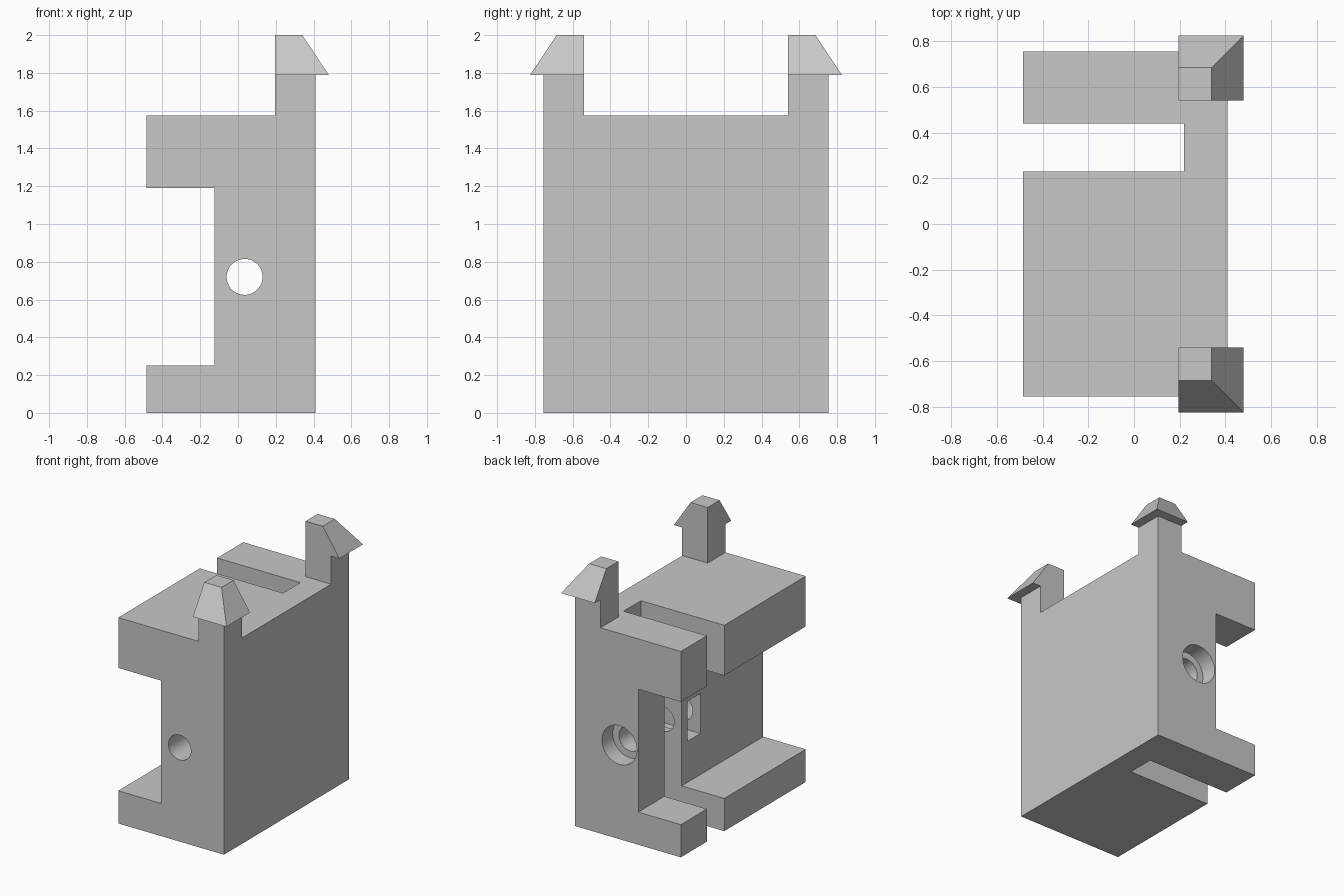
import bpy, bmesh, math
from mathutils import Matrix, Vector

cube = bpy.data.objects.get("Cube")
if cube:
    bpy.data.objects.remove(cube, do_unlink=True)

grey = bpy.data.materials.new("plain_grey")
grey.use_nodes = True
colour = (0.58, 0.58, 0.58, 1)
grey.diffuse_color = colour
grey.node_tree.nodes["Principled BSDF"].inputs["Base Color"].default_value = colour

HALF_DEPTH = 0.755
TOP = 1.575
HOLE_X, HOLE_Z = 0.035, 0.72


def make(name, bm):
    bmesh.ops.recalc_face_normals(bm, faces=bm.faces)
    mesh = bpy.data.meshes.new(name)
    bm.to_mesh(mesh)
    bm.free()
    mesh.materials.append(grey)
    obj = bpy.data.objects.new(name, mesh)
    bpy.context.collection.objects.link(obj)
    return obj


def add_box(bm, lo, hi):
    lo, hi = Vector(lo), Vector(hi)
    matrix = Matrix.Translation((lo + hi) / 2) @ Matrix.Diagonal((hi - lo).to_4d())
    return bmesh.ops.create_cube(bm, size=1, matrix=matrix)["verts"]


def box(name, lo, hi):
    bm = bmesh.new()
    add_box(bm, lo, hi)
    return make(name, bm)


def bore(name, radius, y0, y1):
    bm = bmesh.new()
    matrix = Matrix.Translation((HOLE_X, (y0 + y1) / 2, HOLE_Z)) @ Matrix.Rotation(math.pi / 2, 4, 'X')
    bmesh.ops.create_cone(bm, cap_ends=True, segments=64, radius1=radius,
                          radius2=radius, depth=y1 - y0, matrix=matrix)
    return make(name, bm)


# C-shaped body, a side profile extruded front to back
profile = [(-0.485, 0), (0.41, 0), (0.41, TOP), (-0.485, TOP),
           (-0.485, 1.19), (-0.125, 1.19), (-0.125, 0.25), (-0.485, 0.25)]
bm = bmesh.new()
face = bm.faces.new([bm.verts.new((x, -HALF_DEPTH, z)) for x, z in profile])
extruded = bmesh.ops.extrude_face_region(bm, geom=[face])["geom"]
bmesh.ops.translate(bm, vec=(0, 2 * HALF_DEPTH, 0),
                    verts=[v for v in extruded if isinstance(v, bmesh.types.BMVert)])
body = make("body", bm)

# Board slot, bolt hole, bolt head recess and nut pocket
cutters = [
    box("slot_cutter", (-0.7, 0.23, -0.2), (0.22, 0.44, 1.8)),
    box("nut_pocket_cutter", (-0.3, 0.005, 0.565), (0.188, 0.163, 0.87)),
    bore("bolt_head_cutter", 0.148, 0.625, 0.9),
    bore("bolt_hole_cutter", 0.095, -0.9, 0.95),
]
bpy.context.view_layer.objects.active = body
for cutter in cutters:
    cutter.hide_render = True
    cut = body.modifiers.new(cutter.name, 'BOOLEAN')
    cut.operation = 'DIFFERENCE'
    cut.solver = 'EXACT'
    cut.object = cutter
    bpy.ops.object.modifier_apply(modifier=cut.name)
    bpy.data.objects.remove(cutter, do_unlink=True)

# Smooth bores, sharp edges elsewhere
bpy.ops.object.select_all(action='DESELECT')
body.select_set(True)
bpy.ops.object.shade_smooth_by_angle(angle=math.radians(30))

# Snap posts with tapered barbed heads, mirrored front and back
for name, side in (("front", -1), ("back", 1)):
    bm = bmesh.new()
    add_box(bm, (0.195, 0.54, TOP), (0.41, HALF_DEPTH, 1.79))
    for v in bm.verts:
        v.co.y *= side
    make(name + "_snap_post", bm)

    bm = bmesh.new()
    head = add_box(bm, (0.195, 0.54, 1.79), (0.48, 0.825, 2))
    for v in head:
        if v.co.z > 1.9:
            v.co.x = min(v.co.x, 0.34)
            v.co.y = min(v.co.y, 0.685)
        v.co.y *= side
    make(name + "_snap_head", bm)
